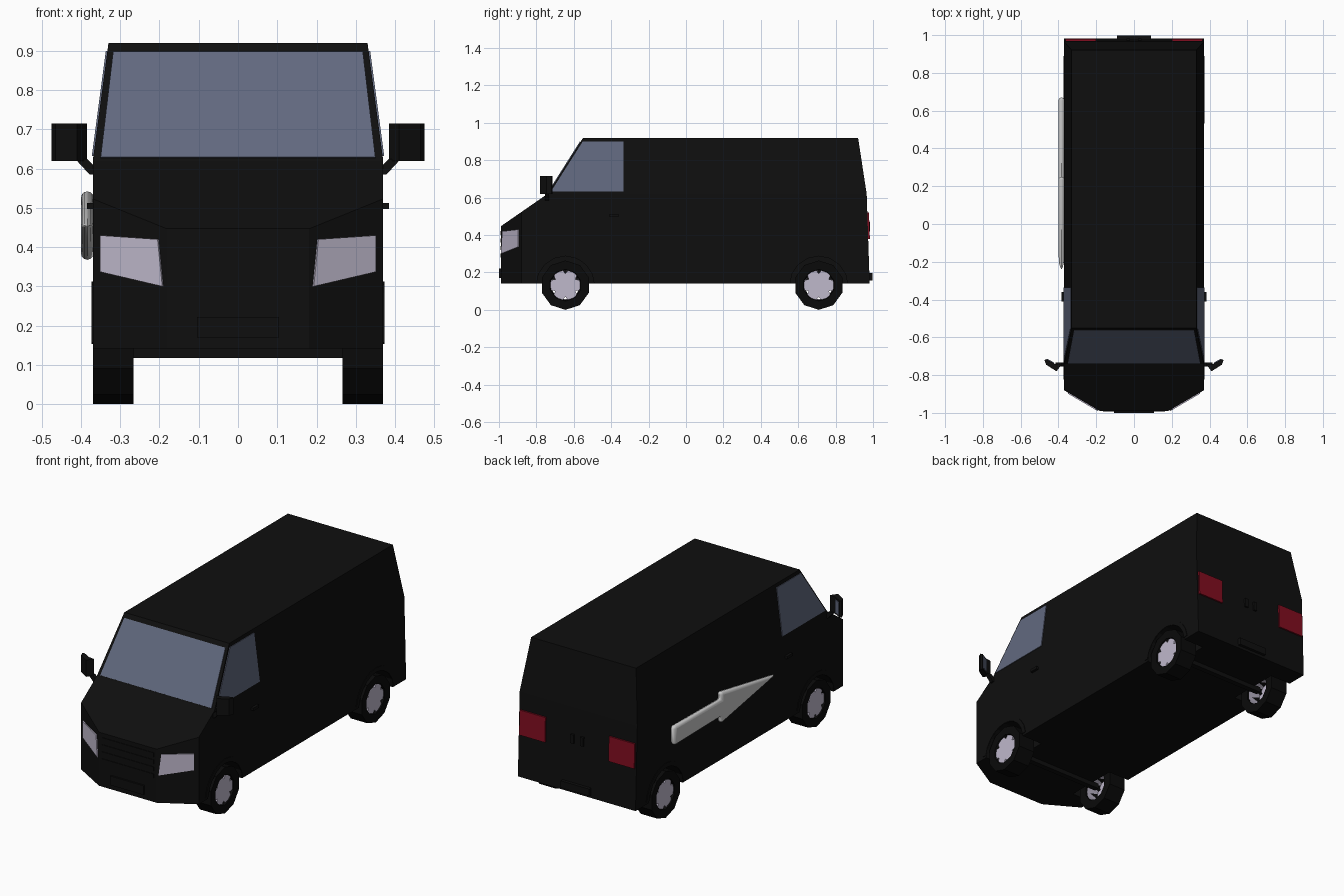
import bpy, bmesh, math
from mathutils import Vector

if "Cube" in bpy.data.objects:
    bpy.data.objects.remove(bpy.data.objects["Cube"])


def material(name, rgb):
    m = bpy.data.materials.new(name)
    m.diffuse_color = (*rgb, 1)
    m.use_nodes = True
    m.node_tree.nodes["Principled BSDF"].inputs["Base Color"].default_value = m.diffuse_color
    return m


BLACK = material("black paint", (0.0045, 0.0045, 0.0045))
RUBBER = material("tyre rubber", (0.003, 0.003, 0.003))
GLASS = material("blue grey glass", (0.12, 0.14, 0.21))
LIGHT = material("pale lilac metal", (0.52, 0.48, 0.60))
RED = material("tail light red", (0.22, 0.004, 0.014))
GREY = material("arrow grey", (0.58, 0.58, 0.58))


def finish(name, bm, mat, mirror=False):
    bmesh.ops.recalc_face_normals(bm, faces=bm.faces)
    me = bpy.data.meshes.new(name)
    bm.to_mesh(me)
    bm.free()
    me.materials.append(mat)
    ob = bpy.data.objects.new(name, me)
    bpy.context.collection.objects.link(ob)
    if mirror:
        ob.modifiers.new("mirror", 'MIRROR')
    return ob


def prism(name, pts, offset, mat, mirror=False):
    """Flat outline pushed along an offset vector."""
    bm = bmesh.new()
    off = Vector(offset)
    a = [bm.verts.new(p) for p in pts]
    b = [bm.verts.new(Vector(p) + off) for p in pts]
    bm.faces.new(a)
    bm.faces.new(b)
    n = len(pts)
    for i in range(n):
        bm.faces.new((a[i], a[(i + 1) % n], b[(i + 1) % n], b[i]))
    return finish(name, bm, mat, mirror)


def box(name, lo, hi, mat, mirror=False):
    pts = [(x, y, lo[2]) for x, y in
           ((lo[0], lo[1]), (hi[0], lo[1]), (hi[0], hi[1]), (lo[0], hi[1]))]
    return prism(name, pts, (0, 0, hi[2] - lo[2]), mat, mirror)


def lathe(name, profile, n, y, z, mat, closed=True):
    """Spin (radius, x) profile about an axle along x, mirrored to both sides."""
    bm = bmesh.new()
    rings = []
    for r, x in profile:
        rings.append([bm.verts.new((x, y + r * math.sin(2 * math.pi * i / n),
                                    z - r * math.cos(2 * math.pi * i / n))) for i in range(n)])
    m = len(rings)
    for k in range(m if closed else m - 1):
        p, q = rings[k], rings[(k + 1) % m]
        for i in range(n):
            bm.faces.new((p[i], p[(i + 1) % n], q[(i + 1) % n], q[i]))
    return finish(name, bm, mat, True)


def width(z):
    """Half width of the van: straight below the belt line, tapering above."""
    return 0.37 - 0.04 * max(0, z - 0.62) / 0.30


# body shell: side profile with tapered upper half and cut front corners
profile = [(-0.99, 0.142), (-0.99, 0.447), (-0.74, 0.62), (-0.55, 0.92),
           (0.92, 0.92), (0.966, 0.62), (0.982, 0.142)]
bm = bmesh.new()
sides = [[bm.verts.new((s * width(z), y, z)) for y, z in profile] for s in (-1, 1)]
for v in sides:
    bm.faces.new([v[i] for i in (0, 1, 2, 5, 6)])
    bm.faces.new([v[i] for i in (2, 3, 4, 5)])
for i in range(7):
    j = (i + 1) % 7
    bm.faces.new((sides[0][i], sides[0][j], sides[1][j], sides[1][i]))
for s in (-1, 1):
    res = bmesh.ops.bisect_plane(bm, geom=bm.verts[:] + bm.edges[:] + bm.faces[:],
                                 plane_co=(s * 0.37, -0.88, 0),
                                 plane_no=(s * 0.105, -0.18, 0), clear_outer=True)
    bmesh.ops.holes_fill(bm, edges=[e for e in bm.edges if e.is_boundary])
body = finish("body", bm, BLACK)

# wheels with hollow rims, set into cut wheel wells
for label, y in (("front", -0.645), ("rear", 0.71)):
    z = 0.132
    lathe(label + "_tyres", [(0.08, 0.268), (0.132, 0.266), (0.132, 0.37), (0.085, 0.368),
                             (0.08, 0.355)], 10, y, z, RUBBER)
    lathe(label + "_rim_barrels", [(0.079, 0.355), (0.075, 0.275)], 20, y, z, LIGHT, False)
    pts = []
    for i in range(36):
        r = 0.062 if i % 6 == 0 else 0.08
        a = 2 * math.pi * i / 36
        pts.append((0.35, y + r * math.sin(a), z + r * math.cos(a)))
    prism(label + "_rim_faces", pts, (0.012, 0, 0), LIGHT, True)
    # arch lip
    arc = [math.radians(8 + 164 * i / 10) for i in range(11)]
    lip = [(0.365, y + r * math.cos(a), z + r * math.sin(a))
           for r, aa in ((0.155, arc), (0.18, arc[::-1])) for a in aa]
    prism(label + "_arch_lips", lip, (0.008, 0, 0), BLACK, True)
    for s in (-1, 1):
        ring = [(s * 0.24, y + 0.155 * math.cos(i * math.pi / 8),
                 z + 0.155 * math.sin(i * math.pi / 8)) for i in range(16)]
        cutter = prism(label + "_well_cutter", ring, (s * 0.2, 0, 0), BLACK)
        cutter.hide_render = True
        cutter.hide_viewport = True
        cut = body.modifiers.new("well", 'BOOLEAN')
        cut.operation = 'DIFFERENCE'
        cut.solver = 'EXACT'
        cut.object = cutter
    box(label + "_axle", (-0.28, y - 0.015, z - 0.015), (0.28, y + 0.015, z + 0.015), BLACK)


# windscreen plate on the sloping front
def screen_y(z):
    return -0.74 + 0.19 * (z - 0.62) / 0.30


prism("windscreen", [(x, screen_y(z), z) for x, z in
                     ((-0.35, 0.627), (0.35, 0.627), (0.318, 0.897), (-0.318, 0.897))],
      (0, -0.0034, 0.0021), GLASS)

# side windows
prism("side_windows", [(width(z), y, z) for y, z in
                       ((-0.722, 0.632), (-0.552, 0.90), (-0.335, 0.90), (-0.335, 0.632))],
      (0.004, 0, 0.0005), GLASS, True)

# headlights on the cut corners
prism("headlights", [(x, -0.88 - (0.37 - x) * 0.105 / 0.18, z) for x, z in
                     ((0.348, 0.43), (0.202, 0.42), (0.19, 0.30), (0.348, 0.337))],
      (0.003, -0.005, 0), LIGHT, True)

# tail lights
prism("tail_lights", [(x, 0.966 + 0.016 * (0.62 - z) / 0.478, z) for x, z in
                      ((0.2, 0.38), (0.362, 0.38), (0.362, 0.52), (0.2, 0.52))],
      (0, 0.009, 0), RED, True)

# grille slats, number plates and rear handles
for i in range(4):
    z = 0.28 + i * 0.04
    box("grille_slat", (-0.165, -0.993, z), (0.165, -0.985, z + 0.022), BLACK)
box("front_plate", (-0.105, -1.0, 0.17), (0.105, -0.985, 0.222), BLACK)
box("rear_plate", (-0.09, 0.975, 0.158), (0.09, 0.998, 0.198), BLACK)
box("rear_handles", (0.02, 0.96, 0.42), (0.04, 0.983, 0.47), BLACK, True)

# side door handles
box("door_handles", (0.365, -0.41, 0.497), (0.385, -0.36, 0.513), BLACK, True)

# mirrors: arm, angled housing and rear-facing glass
prism("mirror_arms", [(0.365, -0.755, 0.585), (0.378, -0.755, 0.585),
                      (0.415, -0.755, 0.625), (0.385, -0.755, 0.625), (0.365, -0.755, 0.605)],
      (0, 0.022, 0), BLACK, True)
prism("mirror_housings", [(0.385, -0.745, 0.62), (0.41, -0.78, 0.62), (0.465, -0.745, 0.62),
                          (0.475, -0.72, 0.62), (0.465, -0.715, 0.62), (0.42, -0.74, 0.62)],
      (0, 0, 0.095), BLACK, True)
prism("mirror_glass", [(0.424, -0.738, 0.63), (0.462, -0.717, 0.63),
                       (0.462, -0.717, 0.705), (0.424, -0.738, 0.705)],
      (-0.002, 0.004, 0), GLASS, True)

# raised arrow on the left side, pointing forward
arrow = prism("side_arrow", [(-0.368, y, z) for y, z in
                             ((0.67, 0.40), (0.25, 0.405), (0.25, 0.365), (-0.25, 0.455),
                              (0.25, 0.545), (0.25, 0.505), (0.67, 0.51))],
              (-0.032, 0, 0), GREY)
bev = arrow.modifiers.new("rounding", 'BEVEL')
bev.width = 0.02
bev.segments = 3
bpy.context.view_layer.objects.active = arrow
arrow.select_set(True)
bpy.ops.object.shade_smooth_by_angle(angle=math.radians(35))
